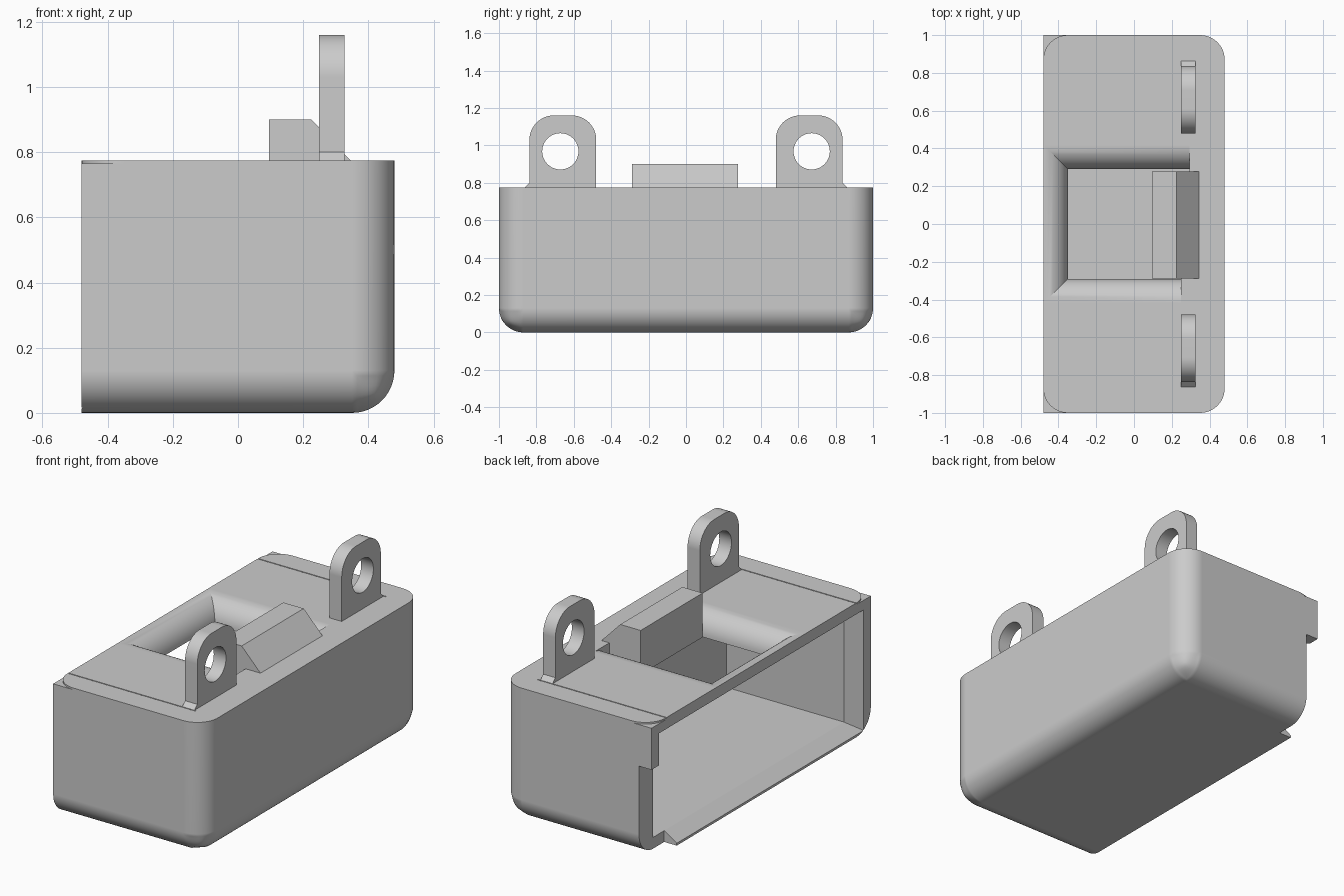
import bpy, bmesh, math

if "Cube" in bpy.data.objects:
    bpy.data.objects.remove(bpy.data.objects["Cube"], do_unlink=True)

grey = bpy.data.materials.new("light grey plastic")
grey.use_nodes = True
colour = (0.6, 0.6, 0.6, 1)
grey.diffuse_color = colour
grey.node_tree.nodes["Principled BSDF"].inputs["Base Color"].default_value = colour

TOP, END, SIDE, R = 0.775, 1.0, 0.48, 0.13
CEILING = TOP - R
FLOOR = R / 2


def make(name, bm):
    bmesh.ops.recalc_face_normals(bm, faces=bm.faces)
    mesh = bpy.data.meshes.new(name)
    bm.to_mesh(mesh)
    bm.free()
    mesh.materials.append(grey)
    ob = bpy.data.objects.new(name, mesh)
    bpy.context.collection.objects.link(ob)
    return ob


def loft_mesh(loops):
    """Skin a row of equal closed loops and cap both ends."""
    bm = bmesh.new()
    rows = [[bm.verts.new(p) for p in loop] for loop in loops]
    n = len(rows[0])
    for a, b in zip(rows, rows[1:]):
        for i in range(n):
            j = (i + 1) % n
            bm.faces.new((a[i], a[j], b[j], b[i]))
    bm.faces.new(rows[0][::-1])
    bm.faces.new(rows[-1])
    return bm


def rect_z(x0, x1, y0, y1, z):
    return [(x0, y0, z), (x1, y0, z), (x1, y1, z), (x0, y1, z)]


def rect_x(x, y, z0, z1):
    return [(x, -y, z0), (x, y, z0), (x, y, z1), (x, -y, z1)]


def box(name, x0, x1, y0, y1, z0, z1):
    return make(name, loft_mesh([rect_z(x0, x1, y0, y1, z) for z in (z0, z1)]))


def arc(cx, cy, r, a0, a1, n=12):
    angles = [math.radians(a0 + (a1 - a0) * i / n) for i in range(n + 1)]
    return [(cx + r * math.cos(a), cy + r * math.sin(a)) for a in angles]


def cut(ob, cutter):
    cutter.hide_render = True
    mod = ob.modifiers.new("cut", 'BOOLEAN')
    mod.operation = 'DIFFERENCE'
    mod.solver = 'EXACT'
    mod.object = cutter
    bpy.context.view_layer.objects.active = ob
    bpy.ops.object.modifier_apply(modifier=mod.name)
    bpy.data.objects.remove(cutter, do_unlink=True)


def smooth(ob):
    """Smooth the rounded areas while large faces stay flat."""
    bpy.ops.object.select_all(action='DESELECT')
    ob.select_set(True)
    bpy.context.view_layer.objects.active = ob
    bpy.ops.object.shade_smooth_by_angle(angle=math.radians(20))
    mod = ob.modifiers.new("flat faces", 'WEIGHTED_NORMAL')
    mod.keep_sharp = True


# Housing: rounded along the bottom and the two closed upright corners
bm = loft_mesh([rect_z(-SIDE, SIDE, -END, END, z) for z in (0, TOP)])
rounded = []
for e in bm.edges:
    a, b = (v.co for v in e.verts)
    mid = (a + b) / 2
    upright = abs(a.z - b.z) > 0.1 and mid.x > 0
    bottom = mid.z < 0.01 and mid.x > -0.1
    if upright or bottom:
        rounded.append(e)
bmesh.ops.bevel(bm, geom=rounded, offset=R, segments=12, profile=0.5, affect='EDGES')
housing = make("housing", bm)

# Hollow inside, flaring outward at the open side
cut(housing, make("cavity", loft_mesh([
    rect_x(-0.5, 0.95, 0.001, 0.726),
    rect_x(-0.40, 0.87, FLOOR, CEILING),
    rect_x(0.35, 0.87, FLOOR, CEILING)])))

# Cover entry notch at one end
cut(housing, box("notch", -0.6, -0.40, 0.77, 1.1, -0.1, 0.525))

# Top window with rounded-over rims on three sides
steps = [math.radians(90 * i / 12) for i in range(13)]
rims = [(0.128 * (1 - math.cos(t)), CEILING + R * math.sin(t)) for t in steps]
rims = [(0, CEILING - 0.1)] + rims + [(0.128, TOP + 0.1)]
cut(housing, make("window", loft_mesh([
    [(-0.35 - o, -0.29 - o, z), (0.25, -0.29 - o, z), (0.25, 0, z), (0.295, 0, z),
     (0.295, 0.29 + o, z), (-0.35 - o, 0.29 + o, z)] for o, z in rims])))

for s in (-1, 1):
    # Shallow rounded step at the open top corners
    pts = [(-0.6, 1.1), (-0.6, 0.87)] + arc(-SIDE + R, 0.87, R, 180, 90) + [(-SIDE + R, 1.1)]
    cut(housing, make("corner_step", loft_mesh(
        [[(x, s * y, z) for x, y in pts] for z in (0.765, 0.9)])))
    # Hairline seam across the top
    cut(housing, box("seam", -0.6, 0.34, s * 0.865 - 0.003, s * 0.865 + 0.003,
                     TOP - 0.004, 0.9))
smooth(housing)

# Wedge-backed stop block beside the window
profile = [(0.095, CEILING), (0.095, 0.9), (0.225, 0.9), (0.345, TOP), (0.345, CEILING)]
make("stop_block", loft_mesh([[(x, y, z) for x, z in profile] for y in (-0.288, 0.278)]))

# Pair of mounting lugs with round holes
outline = ([(0.48, TOP - 0.02)] + arc(0.61, 1.03, R, 180, 90)
           + arc(0.707, 1.03, R, 90, 0)
           + [(0.837, 0.80), (0.862, TOP), (0.862, TOP - 0.02)])
hole = arc(0.672, 0.968, 0.097, 0, 360, 40)[:-1]
for s, side in ((-1, "front"), (1, "back")):
    lug = make(side + "_lug", loft_mesh(
        [[(x, s * y, z) for y, z in outline] for x in (0.248, 0.326)]))
    cut(lug, make("lug_hole", loft_mesh(
        [[(x, s * y, z) for y, z in hole] for x in (0.1, 0.5)])))
    smooth(lug)
